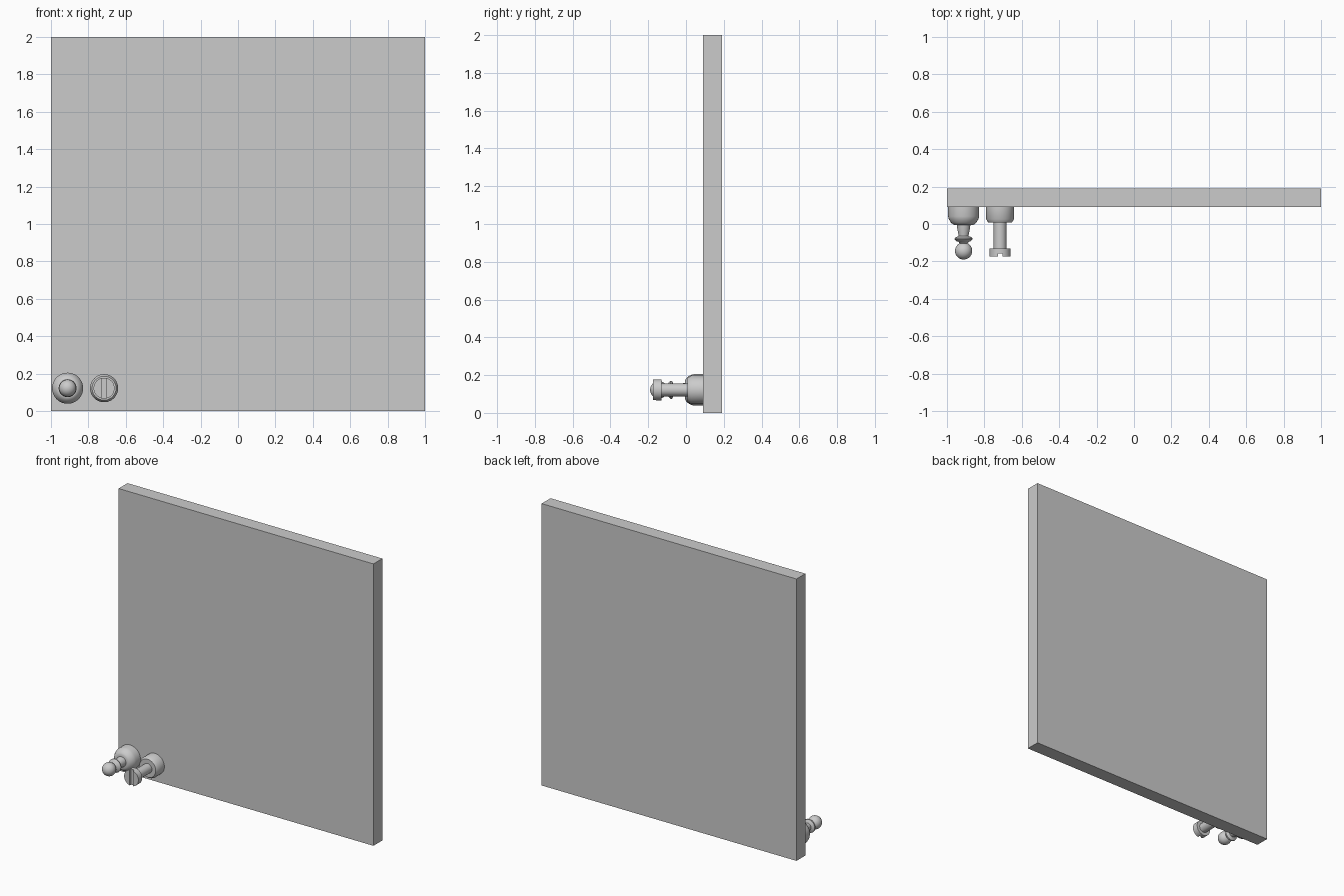
import bpy, bmesh, math

if "Cube" in bpy.data.objects:
    bpy.data.objects.remove(bpy.data.objects["Cube"])

def box(name, lo, hi):
    bm = bmesh.new()
    bmesh.ops.create_cube(bm, size=1)
    for v in bm.verts:
        for i in range(3):
            v.co[i] = lo[i] + (v.co[i] + 0.5) * (hi[i] - lo[i])
    me = bpy.data.meshes.new(name)
    bm.to_mesh(me)
    bm.free()
    ob = bpy.data.objects.new(name, me)
    bpy.context.collection.objects.link(ob)
    return ob

def lathe(name, x, z, profile, n=48):
    """Revolve (radius, y) points about an axis parallel to y."""
    bm = bmesh.new()
    rings = []
    for r, y in profile:
        if r == 0:
            rings.append([bm.verts.new((x, y, z))] * n)
        else:
            rings.append([bm.verts.new((x + r * math.cos(2 * math.pi * k / n), y,
                                        z + r * math.sin(2 * math.pi * k / n))) for k in range(n)])
    for a, b in zip(rings, rings[1:]):
        for k in range(n):
            j = (k + 1) % n
            bm.faces.new(list(dict.fromkeys([a[k], a[j], b[j], b[k]])))
    bmesh.ops.recalc_face_normals(bm, faces=bm.faces)
    me = bpy.data.meshes.new(name)
    bm.to_mesh(me)
    bm.free()
    ob = bpy.data.objects.new(name, me)
    bpy.context.collection.objects.link(ob)
    return ob

def smooth(ob):
    bpy.ops.object.select_all(action='DESELECT')
    ob.select_set(True)
    bpy.context.view_layer.objects.active = ob
    bpy.ops.object.shade_smooth_by_angle(angle=math.radians(35))

Z = 0.122

# Wall panel
box("wall_panel", (-1, 0.09, 0), (1, 0.19, 2))

# Ball-ended peg: cup base, tapered neck, collar, ball
ball = [(0.046 * math.sin(t), -0.144 - 0.046 * math.cos(t))
        for t in [math.pi * (1 - i / 20) for i in range(3, 20)]]
peg = lathe("ball_peg", -0.911, Z,
            [(0, 0.09), (0.083, 0.09), (0.083, 0.041), (0.079, 0.026), (0.068, 0.008),
             (0.058, -0.001), (0.050, -0.005), (0.036, -0.006), (0.034, -0.025),
             (0.026, -0.064), (0.036, -0.068), (0.047, -0.074), (0.048, -0.081),
             (0.038, -0.092), (0.028, -0.095)] + ball + [(0, -0.19)])
smooth(peg)

# Screw-like peg: round base, straight shaft, slotted head
screw = lathe("slotted_peg", -0.716, Z,
              [(0, 0.09), (0.075, 0.09), (0.075, 0.026), (0.064, 0.009), (0.034, 0.009),
               (0.034, -0.131), (0.056, -0.131), (0.056, -0.174), (0, -0.174)])
# Slot across the head
cutter = box("slot_cutter", (-0.728, -0.2, Z - 0.1), (-0.704, -0.158, Z + 0.1))
cutter.hide_render = True
cutter.hide_viewport = True
mod = screw.modifiers.new("slot", 'BOOLEAN')
mod.operation = 'DIFFERENCE'
mod.object = cutter
mod.solver = 'EXACT'
smooth(screw)
